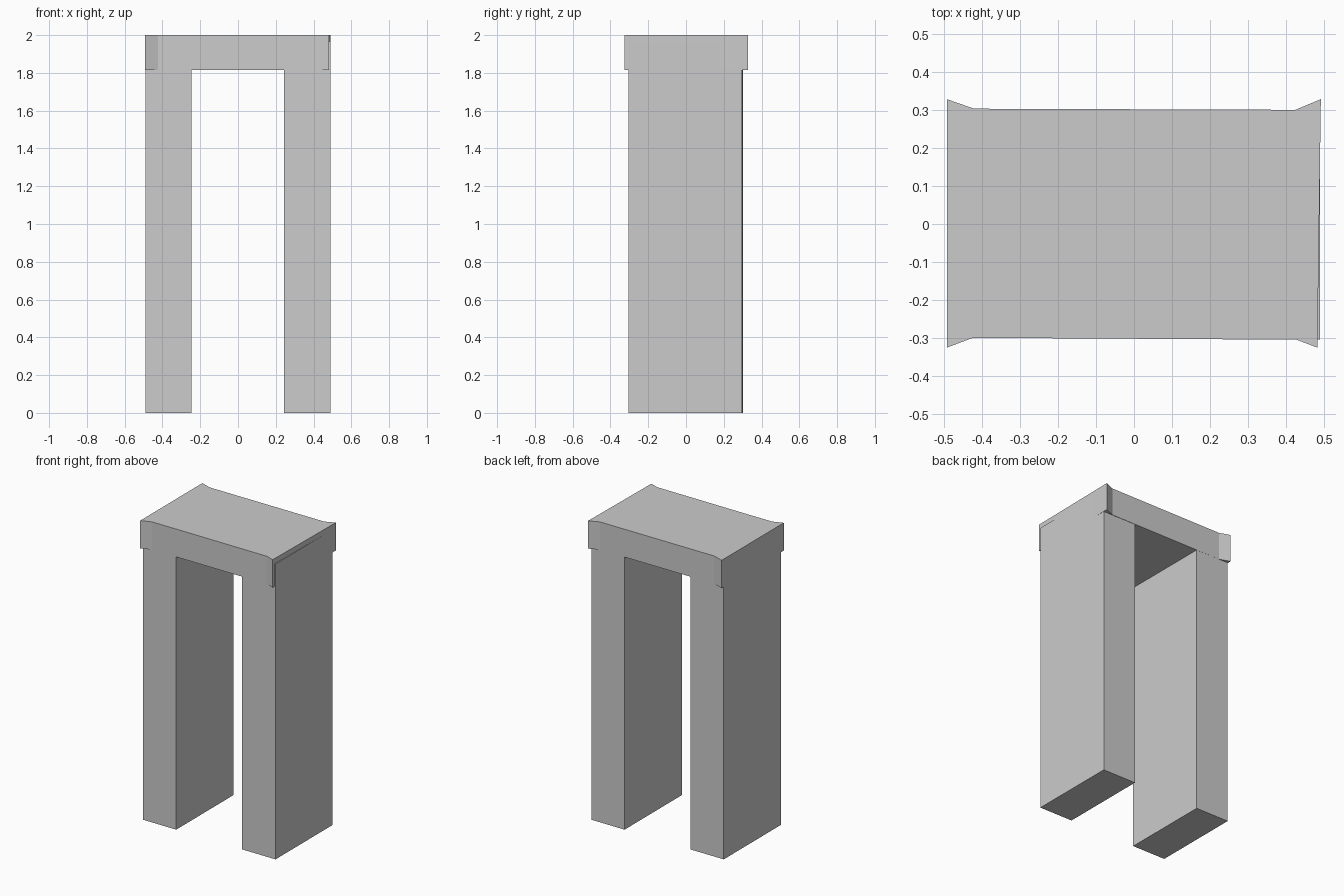
import bpy, bmesh
from mathutils import Vector

if "Cube" in bpy.data.objects:
    bpy.data.objects.remove(bpy.data.objects["Cube"])


def extrude_profile(name, points, direction):
    """Extrude a closed planar outline into a solid object."""
    bm = bmesh.new()
    face = bm.faces.new([bm.verts.new(p) for p in points])
    res = bmesh.ops.extrude_face_region(bm, geom=[face])
    verts = [g for g in res["geom"] if isinstance(g, bmesh.types.BMVert)]
    bmesh.ops.translate(bm, verts=verts, vec=Vector(direction))
    bmesh.ops.recalc_face_normals(bm, faces=bm.faces)
    mesh = bpy.data.meshes.new(name)
    bm.to_mesh(mesh)
    bm.free()
    obj = bpy.data.objects.new(name, mesh)
    bpy.context.collection.objects.link(obj)
    return obj


# Doorway arch: two pillars joined by a beam, set very slightly askew
arch_outline = [(-0.49, 0), (-0.245, 0), (-0.245, 1.815), (0.243, 1.815),
                (0.243, 0), (0.489, 0), (0.489, 1.965), (-0.49, 1.965)]
arch = extrude_profile("pillar_arch", [(x, -0.301, z) for x, z in arch_outline],
                       (0, 0.601, 0))
for v in arch.data.vertices:
    v.co.y -= 0.0061 * v.co.x

# Lintel cap with four flared corners
cap_outline = [(-0.492, -0.325), (-0.423, -0.299), (0.427, -0.304), (0.482, -0.325),
               (0.491, 0.328), (0.424, 0.3), (-0.42, 0.303), (-0.492, 0.328)]
extrude_profile("lintel_cap", [(x, y, 1.815) for x, y in cap_outline], (0, 0, 0.185))
